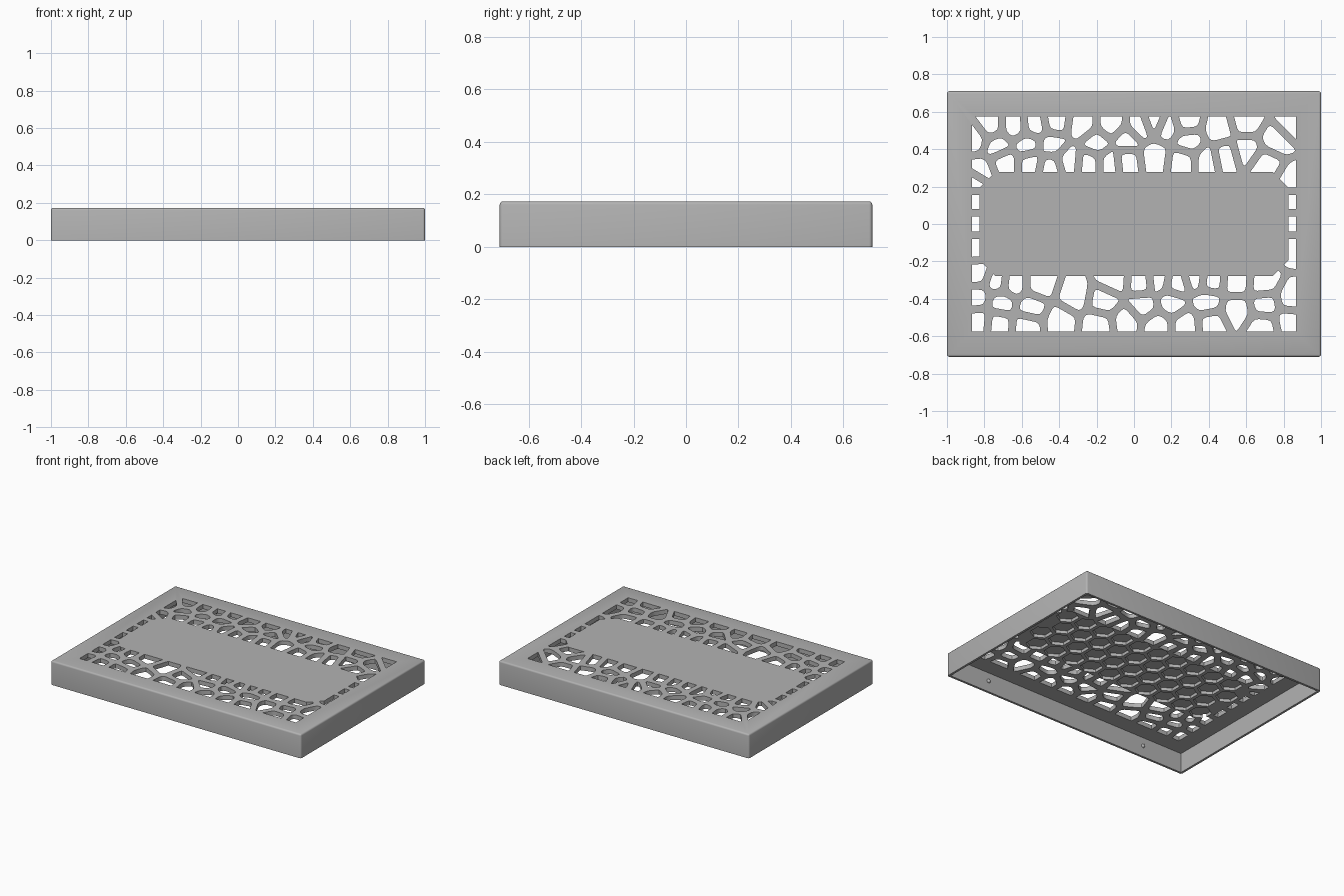
import bpy, bmesh, math
from mathutils import Vector

if "Cube" in bpy.data.objects:
    bpy.data.objects.remove(bpy.data.objects["Cube"])

LENGTH, DEPTH, HEIGHT = 2.0, 1.42, 0.173
WALL, UNDERSIDE = 0.016, 0.142
WINDOW = (0.865, 0.575)
RIB = 0.021

grey = bpy.data.materials.new("plain grey")
grey.use_nodes = True
grey.diffuse_color = (0.45, 0.45, 0.45, 1)
grey.node_tree.nodes["Principled BSDF"].inputs["Base Color"].default_value = grey.diffuse_color


def add_object(name, bm):
    bmesh.ops.recalc_face_normals(bm, faces=bm.faces)
    mesh = bpy.data.meshes.new(name)
    bm.to_mesh(mesh)
    bm.free()
    mesh.materials.append(grey)
    obj = bpy.data.objects.new(name, mesh)
    bpy.context.collection.objects.link(obj)
    return obj


def prisms(name, outlines, low, high):
    """One object made of an upright prism for each outline."""
    bm = bmesh.new()
    for outline in outlines:
        rings = [[bm.verts.new((p.x, p.y, z)) for p in outline] for z in (low, high)]
        bm.faces.new(rings[0])
        bm.faces.new(rings[1])
        for i in range(len(outline)):
            j = (i + 1) % len(outline)
            bm.faces.new((rings[0][i], rings[0][j], rings[1][j], rings[1][i]))
    return add_object(name, bm)


def rectangle(half_x, half_y):
    return [Vector((sx * half_x, sy * half_y)) for sx, sy in ((-1, -1), (1, -1), (1, 1), (-1, 1))]


def cut(target, cutter):
    """Subtract the cutter and bake the result."""
    cutter.hide_render = True
    mod = target.modifiers.new("cut", "BOOLEAN")
    mod.operation, mod.solver, mod.object = "DIFFERENCE", "EXACT", cutter
    graph = bpy.context.evaluated_depsgraph_get()
    baked = bpy.data.meshes.new_from_object(target.evaluated_get(graph))
    target.modifiers.clear()
    target.data = baked
    bpy.data.objects.remove(cutter)


def clip(poly, point, normal):
    """Keep the part of a convex polygon behind a line."""
    out = []
    for a, b in zip(poly, poly[1:] + poly[:1]):
        da, db = (a - point).dot(normal), (b - point).dot(normal)
        if da <= 0:
            out.append(a)
        if da * db < 0:
            out.append(a.lerp(b, da / (da - db)))
    return out


def tidy(poly, gap=0.002):
    return [p for i, p in enumerate(poly) if (p - poly[i - 1]).length > gap]


def round_corners(poly, radius=0.022):
    out = []
    for i, p in enumerate(poly):
        before, after = poly[i - 1] - p, poly[(i + 1) % len(poly)] - p
        a = p + before.normalized() * min(radius, before.length * 0.4)
        b = p + after.normalized() * min(radius, after.length * 0.4)
        out += [a, (a + b) / 4 + p / 2, b]
    return out


# Cell centres of the organic grille, in hundredths
back_cells = [(-85, 46), (-77, 52), (-64, 52), (-53, 53), (-42, 55), (-28, 53), (-20, 43), (-12, 53),
              (3, 52), (11, 55), (18, 52), (28, 55), (45, 51), (60, 55), (76, 45), (84, 53),
              (-73, 42), (-57, 42), (-44, 42), (-35, 34), (-4, 45), (11, 36), (29, 44), (60, 39),
              (-82, 28), (-69, 33), (-55, 33), (-45, 31), (-24, 33), (-13, 33), (-4, 34),
              (26, 34), (39, 34), (49, 36), (70, 32)]
front_cells = [(-84, -27), (-73, -31), (-84, -39), (-65, -32), (-50, -32), (-32, -38), (-16, -41),
               (-11, -30), (4, -31), (13, -30), (23, -32), (33, -29), (41, -30), (55, -31), (69, -32),
               (-71, -42), (-55, -45), (5, -44), (20, -42), (39, -42), (55, -46), (70, -43), (84, -40),
               (-83, -52), (-73, -53), (-57, -54), (-40, -52), (-19, -54), (-4, -52), (12, -54),
               (28, -54), (41, -53), (69, -55), (83, -52)]
side_cells = [(side * 85, y) for side in (-1, 1) for y in (23, 12, 0, -12)]
seeds = [Vector(c) / 100 for c in back_cells + front_cells + side_cells]

holes = []
for seed in seeds:
    cell = rectangle(1.2, 0.9)
    for other in seeds:
        if other is not seed:
            normal = (other - seed).normalized()
            cell = clip(cell, (seed + other) / 2 - normal * RIB, normal)
    cell = tidy(cell)
    if len(cell) < 3:
        continue
    cell = round_corners(cell)
    for axis, limit in zip((Vector((1, 0)), Vector((0, 1))), WINDOW):
        for sign in (-1, 1):
            cell = clip(cell, axis * sign * limit, axis * sign)
    cell = tidy(cell)
    if len(cell) >= 3:
        holes.append(cell)

# Solid centre panel, kept out of the grille holes
panel = rectangle(0.825, 0.277)
for sx in (-1, 1):
    for sy in (-1, 1):
        panel = clip(panel, Vector((sx * 0.78, sy * 0.24)), Vector((sx, sy)).normalized())
grille_cutter = prisms("grille_cutter", holes, 0.08, 0.3)
cut(grille_cutter, prisms("panel_cutter", [panel], 0.0, 0.4))

# Lid with softened outer edges and an open underside
bm = bmesh.new()
bmesh.ops.create_cube(bm, size=1)
for v in bm.verts:
    v.co = (v.co.x * LENGTH, v.co.y * DEPTH, (v.co.z + 0.5) * HEIGHT)
soft = [e for e in bm.edges if any(v.co.z > 0.1 for v in e.verts)]
bmesh.ops.bevel(bm, geom=soft, offset=0.012, segments=3, profile=0.5, affect="EDGES")
lid = add_object("lid", bm)
cavity = rectangle(LENGTH / 2 - WALL, DEPTH / 2 - WALL)
cut(lid, prisms("cavity_cutter", [cavity], -0.1, UNDERSIDE))
cut(lid, grille_cutter)

# Honeycomb pockets under the centre panel
PITCH = 0.155
pockets = []
for row in range(4):
    for col in range(10):
        centre = Vector(((col - 4.75 + 0.5 * (row % 2)) * PITCH, (row - 1.5) * PITCH * 0.866))
        pockets.append([centre + 0.075 * Vector((math.sin(k * math.pi / 3), math.cos(k * math.pi / 3)))
                        for k in range(6)])
cut(lid, prisms("pocket_cutter", pockets, 0.1, 0.164))

# Small snap pegs inside the long walls
for name, sy in (("front", -1), ("back", 1)):
    for side, x in (("left", 0.66), ("right", -0.66)):
        bm = bmesh.new()
        bmesh.ops.create_uvsphere(bm, u_segments=16, v_segments=8, radius=0.014)
        peg = add_object(f"{name}_{side}_peg", bm)
        peg.location = (x, sy * (DEPTH / 2 - WALL), 0.08)

# Smooth shading with sharp edges kept
bpy.ops.object.select_all(action="DESELECT")
for obj in bpy.context.collection.objects:
    if obj.type == "MESH" and (obj.name == "lid" or obj.name.endswith("_peg")):
        obj.select_set(True)
        bpy.context.view_layer.objects.active = obj
bpy.ops.object.shade_smooth_by_angle(angle=math.radians(35))
